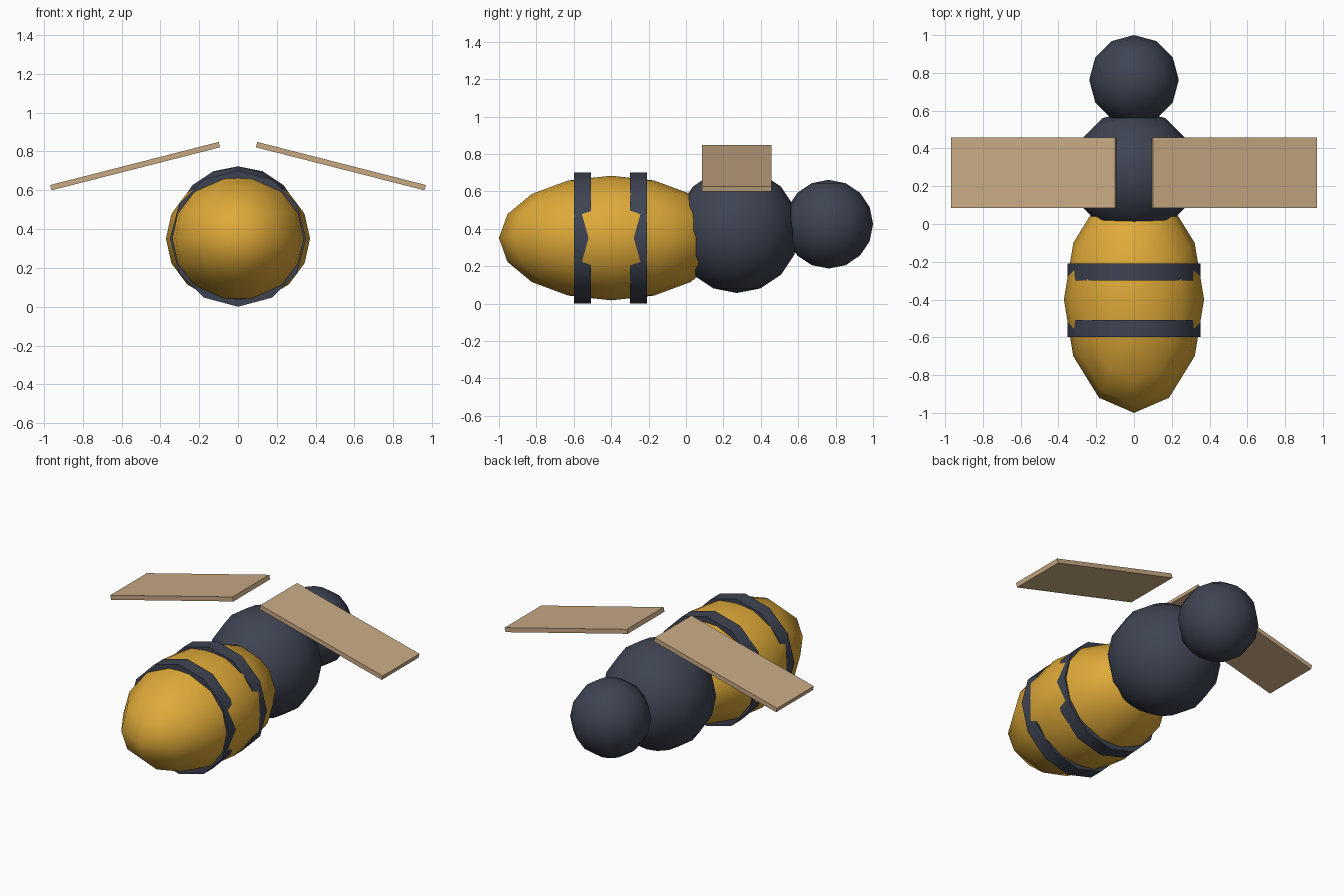
import bpy
import math

cube = bpy.data.objects.get("Cube")
if cube:
    bpy.data.objects.remove(cube, do_unlink=True)


def material(name, rgb):
    """Flat material from an sRGB colour, stored as linear values."""
    linear = [((c / 255 + 0.055) / 1.055) ** 2.4 for c in rgb] + [1.0]
    mat = bpy.data.materials.new(name)
    mat.use_nodes = True
    mat.diffuse_color = linear
    mat.node_tree.nodes["Principled BSDF"].inputs["Base Color"].default_value = linear
    return mat


yellow = material("honey_yellow", (222, 169, 56))
dark = material("dark_slate", (62, 68, 82))
tan = material("wing_tan", (201, 170, 132))


def finish(name, mat, smooth_angle=None):
    """Name and colour the active object, bake its scale and shade it."""
    obj = bpy.context.object
    obj.name = obj.data.name = name
    obj.data.materials.append(mat)
    bpy.ops.object.transform_apply(location=False, rotation=False, scale=True)
    if smooth_angle:
        bpy.ops.object.shade_smooth_by_angle(angle=math.radians(smooth_angle))
    return obj


def ball(name, y, z, radii, mat):
    bpy.ops.mesh.primitive_uv_sphere_add(segments=12, ring_count=8, radius=1, location=(0, y, z))
    bpy.context.object.scale = radii
    return finish(name, mat, 80)


# Body segments
ball("abdomen", -0.40, 0.351, (0.371, 0.60, 0.333), yellow)
ball("thorax", 0.272, 0.39, (0.333, 0.333, 0.333), dark)
ball("head", 0.763, 0.425, (0.237, 0.237, 0.237), dark)

# Stripes: short twelve-sided bands around the abdomen
for name, y in (("rear_stripe", -0.553), ("front_stripe", -0.254)):
    bpy.ops.mesh.primitive_cylinder_add(vertices=12, radius=0.351, depth=0.09,
                                        location=(0, y, 0.351),
                                        rotation=(math.pi / 2, 0, 0))
    finish(name, dark, 40)

# Wings: thin slabs sloping down and outward
for name, side in (("left_wing", 1), ("right_wing", -1)):
    bpy.ops.mesh.primitive_cube_add(size=1, location=(side * 0.53, 0.272, 0.724),
                                    rotation=(0, side * 0.25, 0))
    bpy.context.object.scale = (0.896, 0.372, 0.028)
    finish(name, tan)
